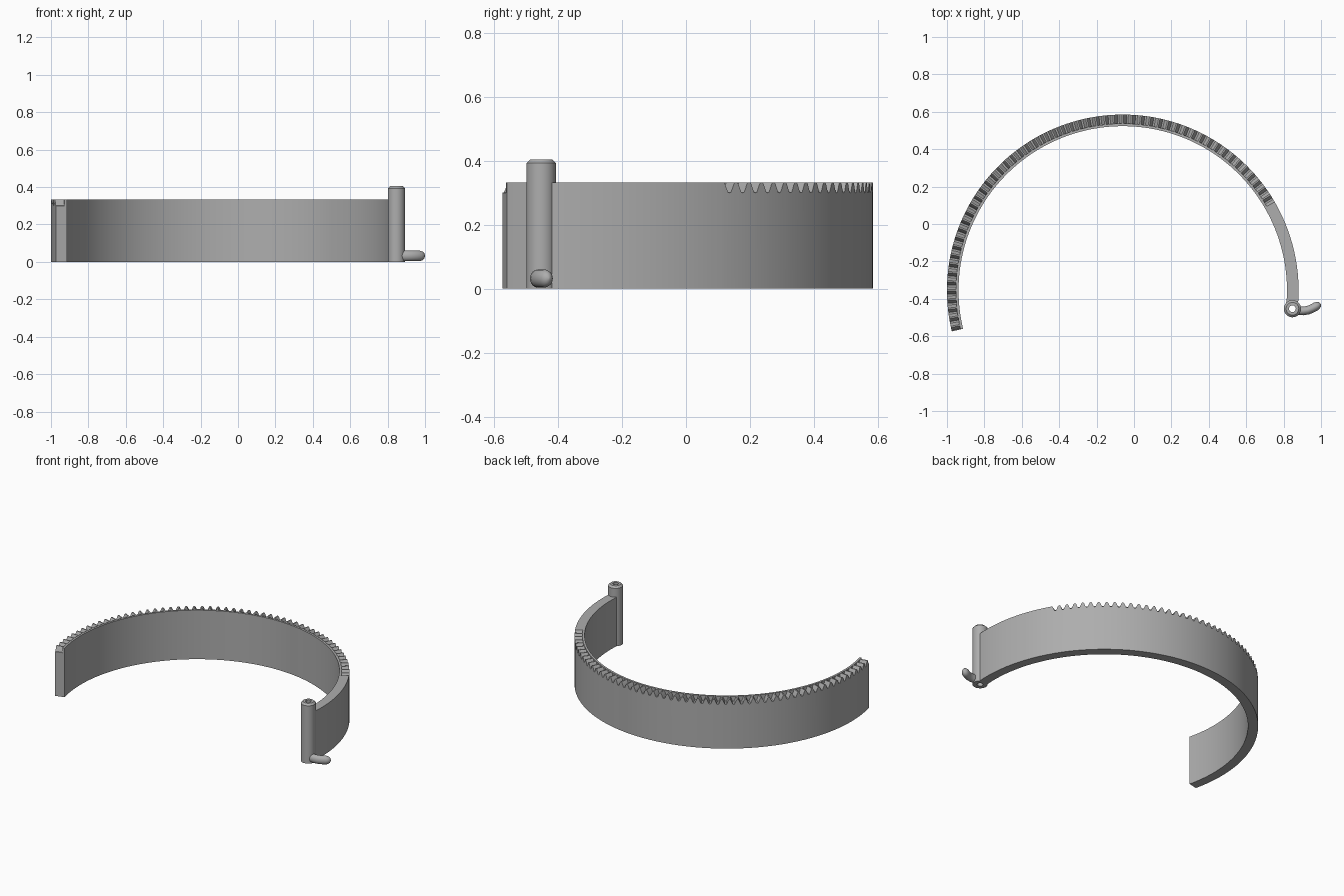
import bpy, bmesh
from math import sin, cos, pi, radians, hypot

if "Cube" in bpy.data.objects:
    bpy.data.objects.remove(bpy.data.objects["Cube"])

grey = bpy.data.materials.new("plain_grey")
grey.use_nodes = True
colour = (0.42, 0.42, 0.42, 1)
grey.diffuse_color = colour
grey.node_tree.nodes["Principled BSDF"].inputs["Base Color"].default_value = colour


def loft(name, rings, closed=False, sharp=25):
    """Skin a list of equal-length point rings, capping the ends if open."""
    bm = bmesh.new()
    rows = [[bm.verts.new(p) for p in ring] for ring in rings]
    pairs = list(zip(rows, rows[1:]))
    if closed:
        pairs.append((rows[-1], rows[0]))
    else:
        bm.faces.new(rows[0])
        bm.faces.new(rows[-1])
    n = len(rows[0])
    for a, b in pairs:
        for i in range(n):
            j = (i + 1) % n
            bm.faces.new((a[i], a[j], b[j], b[i]))
    bmesh.ops.remove_doubles(bm, verts=bm.verts, dist=0.0001)
    bmesh.ops.recalc_face_normals(bm, faces=bm.faces)
    mesh = bpy.data.meshes.new(name)
    bm.to_mesh(mesh)
    bm.free()
    mesh.materials.append(grey)
    obj = bpy.data.objects.new(name, mesh)
    bpy.context.collection.objects.link(obj)
    bpy.ops.object.select_all(action='DESELECT')
    bpy.context.view_layer.objects.active = obj
    obj.select_set(True)
    bpy.ops.object.shade_smooth_by_angle(angle=radians(sharp))
    return obj


# Curved band with teeth cut in the top, behind a thin inner lip
CX, CY = -0.06, -0.355
R_IN, R_LIP, R_OUT = 0.878, 0.892, 0.94
TOP, ROOT = 0.333, 0.30
PITCH, END, TEETH = 3.0, 193.5, 54
START = END - PITCH * TEETH
# one tooth from valley to valley: fraction of pitch, fraction of depth
TOOTH = [(0, 0), (0.1, 0.04), (0.2, 0.35), (0.32, 0.8), (0.42, 1),
         (0.58, 1), (0.68, 0.8), (0.8, 0.35), (0.9, 0.04)]


def band_section(angle, height):
    c, s = cos(radians(angle)), sin(radians(angle))
    z = ROOT + (TOP - ROOT) * height
    outline = [(R_IN, 0), (R_OUT, 0), (R_OUT, z), (R_LIP, z), (R_LIP, TOP), (R_IN, TOP)]
    return [(CX + r * c, CY + r * s, h) for r, h in outline]


first = START - PITCH / 2
plain = [(-4.2 + (first + 4.2) * i / 14, 1) for i in range(15)]
lead_in = [(START + PITCH * (f - 1), d) for f, d in TOOTH if f > 0.5]
teeth = [(START + PITCH * (k + f), d) for k in range(TEETH) for f, d in TOOTH]
loft("toothed_band", [band_section(a, d) for a, d in plain + lead_in + teeth + [(END, 0)]])

# Hollow hinge pin with a chamfered top
PX, PY = 0.847, -0.453
pin_profile = [(0.018, 0), (0.046, 0), (0.046, 0.393), (0.034, 0.405), (0.018, 0.405)]
steps = 32
loft("hinge_pin", [[(PX + r * cos(2 * pi * i / steps), PY + r * sin(2 * pi * i / steps), z)
                    for r, z in pin_profile] for i in range(steps)], closed=True)

# Small curved thumb lever with a rounded tip: x, y, scale
path = [(0.875, -0.464, 1), (0.905, -0.465, 1), (0.93, -0.461, 1), (0.952, -0.452, 1),
        (0.972, -0.441, 1), (0.985, -0.434, 0.85), (0.994, -0.43, 0.55), (0.999, -0.428, 0.1)]
rings = []
for i, (x, y, size) in enumerate(path):
    before, after = path[max(i - 1, 0)], path[min(i + 1, len(path) - 1)]
    dx, dy = after[0] - before[0], after[1] - before[1]
    length = hypot(dx, dy)
    ring = []
    for k in range(20):
        t = 2 * pi * k / 20
        side, up = 0.023 * size * cos(t), 0.028 * size * sin(t)
        ring.append((x - dy / length * side, y + dx / length * side, 0.032 + up))
    rings.append(ring)
loft("thumb_lever", rings, sharp=50)
